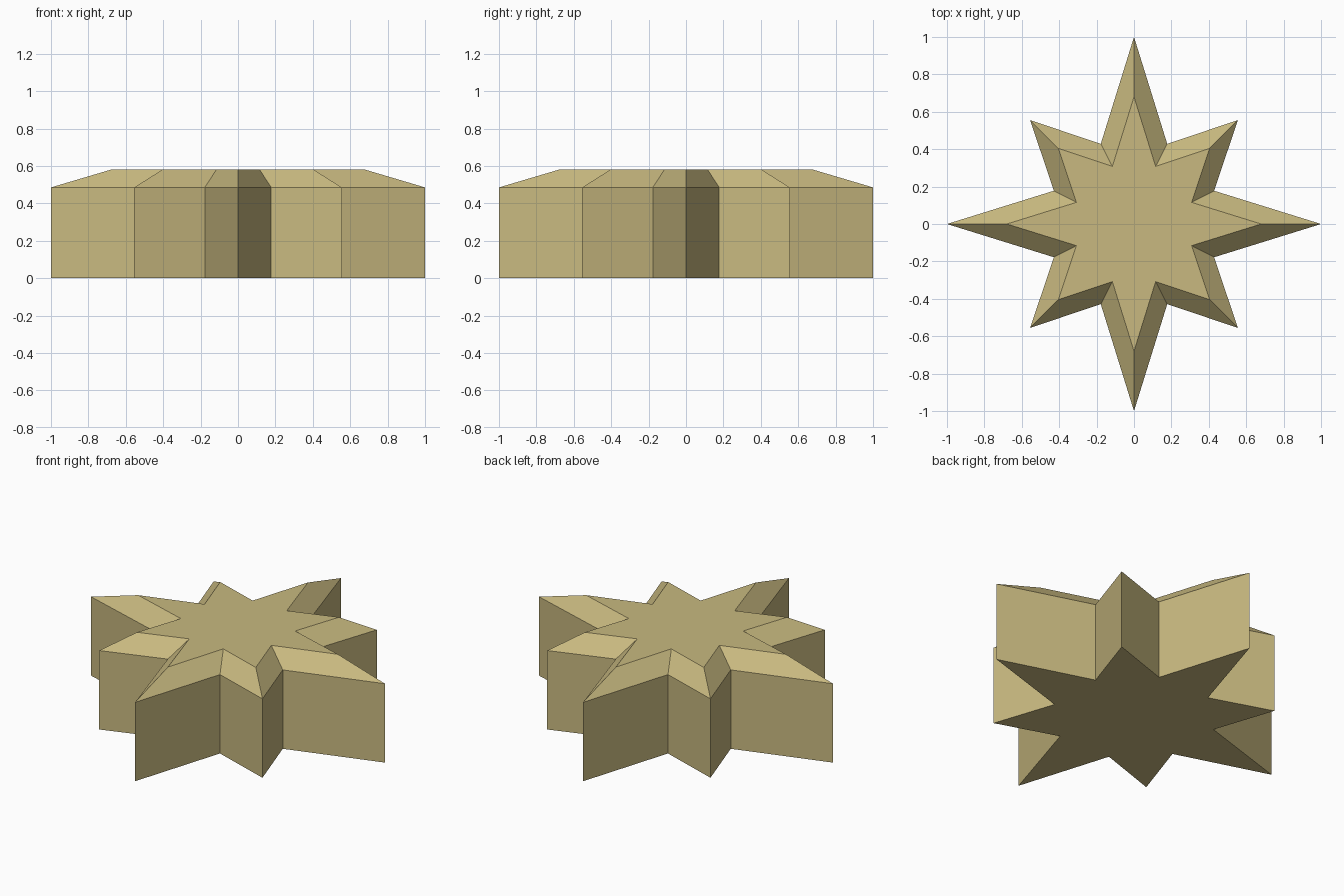
import bpy, bmesh, math
from mathutils import Vector

if "Cube" in bpy.data.objects:
    bpy.data.objects.remove(bpy.data.objects["Cube"])

WALL_TOP, TOP, BEVEL = 0.485, 0.58, 0.095
LONG, SHORT, NOTCH = 1.0, 0.785, 0.464

# Star outline: long and short points alternate, with a notch between each pair
radii = [LONG, NOTCH, SHORT, NOTCH] * 4
outline = [Vector((r * math.cos(i * math.pi / 8), r * math.sin(i * math.pi / 8)))
           for i, r in enumerate(radii)]


def inset(points, dist):
    """Offset a counter-clockwise outline inwards by an even distance."""
    result = []
    n = len(points)
    for i, p in enumerate(points):
        a = (p - points[i - 1]).normalized()
        b = (points[(i + 1) % n] - p).normalized()
        na, nb = Vector((-a.y, a.x)), Vector((-b.y, b.x))
        result.append(p + (na + nb) * (dist / (1 + na.dot(nb))))
    return result


# Three rings: base, top of the walls, top of the chamfer
bm = bmesh.new()
rings = [[bm.verts.new((p.x, p.y, z)) for p in pts]
         for pts, z in ((outline, 0), (outline, WALL_TOP), (inset(outline, BEVEL), TOP))]
for low, high in zip(rings, rings[1:]):
    for i in range(16):
        j = (i + 1) % 16
        bm.faces.new((low[i], low[j], high[j], high[i]))
bm.faces.new(rings[-1])
bm.faces.new(rings[0][::-1])

mesh = bpy.data.meshes.new("star_block")
bm.to_mesh(mesh)
bm.free()
star = bpy.data.objects.new("star_block", mesh)
bpy.context.collection.objects.link(star)

# Single sand colour
sand = bpy.data.materials.new("sand")
sand.diffuse_color = (0.578, 0.485, 0.215, 1)
sand.use_nodes = True
sand.node_tree.nodes["Principled BSDF"].inputs["Base Color"].default_value = sand.diffuse_color
mesh.materials.append(sand)
